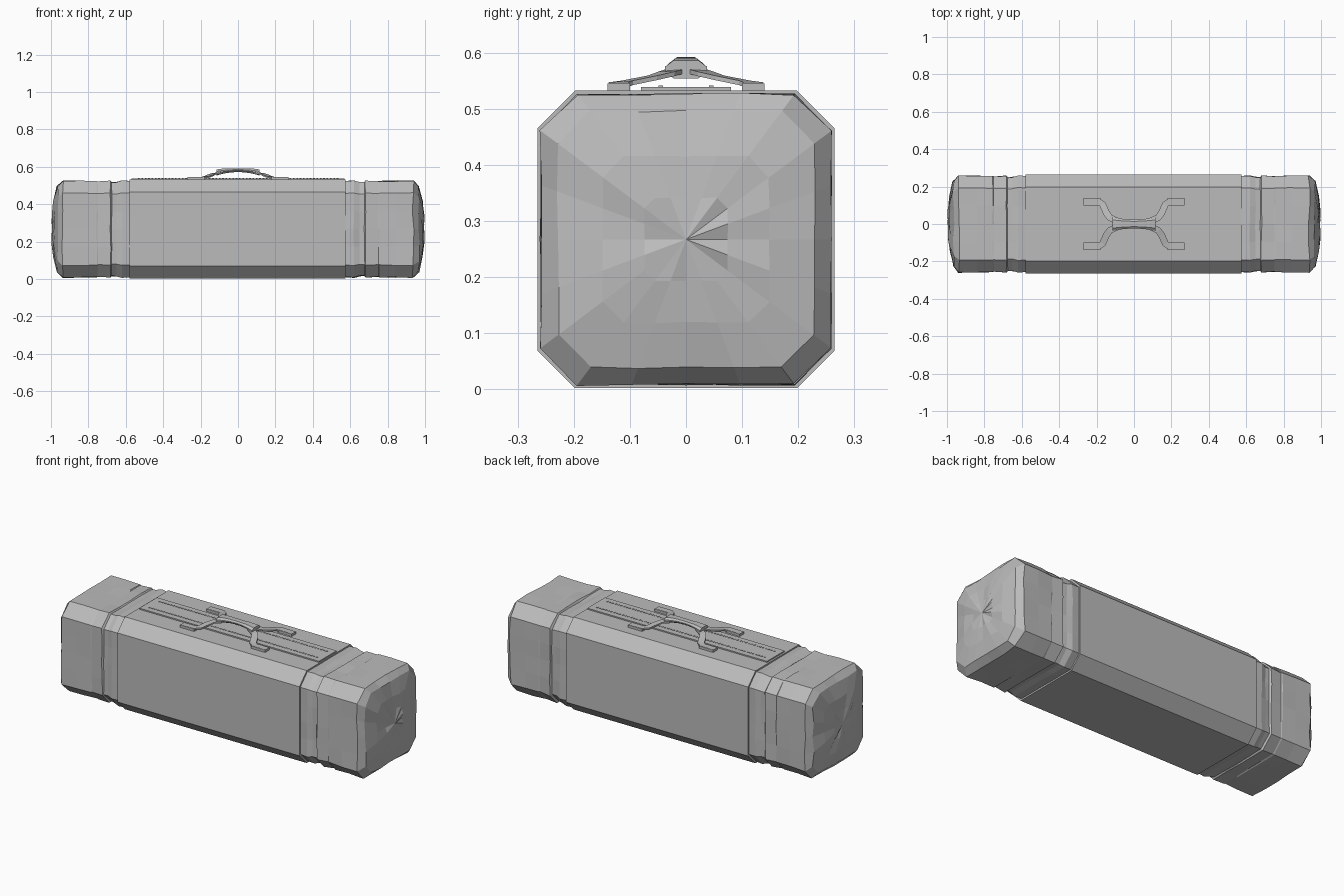
import bpy, bmesh, math, random
from mathutils import Vector

random.seed(4)
cube = bpy.data.objects.get("Cube")
if cube:
    bpy.data.objects.remove(cube, do_unlink=True)

grey = bpy.data.materials.new("canvas grey")
grey.use_nodes = True
GREY = (0.5, 0.5, 0.5, 1)
grey.diffuse_color = GREY
grey.node_tree.nodes["Principled BSDF"].inputs["Base Color"].default_value = GREY

HALF, CUT, MID = 0.265, 0.067, 0.267


def make(name, bm):
    bmesh.ops.recalc_face_normals(bm, faces=bm.faces)
    mesh = bpy.data.meshes.new(name)
    bm.to_mesh(mesh)
    bm.free()
    mesh.materials.append(grey)
    ob = bpy.data.objects.new(name, mesh)
    bpy.context.collection.objects.link(ob)
    return ob


def octagon(half, cut, per_side=1):
    """Chamfered square in y, z, with extra points along the long sides."""
    pts = []
    for k in range(4):
        c, s = round(math.cos(k * math.pi / 2)), round(math.sin(k * math.pi / 2))
        for i in range(per_side + 1):
            t = (half - cut) * (2 * i / per_side - 1)
            pts.append((half * c - t * s, half * s + t * c))
    return pts


def loft(name, rings, cap=True, closed_tip=None):
    """Skin a list of equally long point rings."""
    bm = bmesh.new()
    rows = [[bm.verts.new(p) for p in ring] for ring in rings]
    n = len(rows[0])
    for a, b in zip(rows, rows[1:]):
        for i in range(n):
            bm.faces.new((a[i], a[(i + 1) % n], b[(i + 1) % n], b[i]))
    bm.faces.new(rows[0])
    if closed_tip:
        tip = bm.verts.new(closed_tip)
        for i in range(n):
            bm.faces.new((rows[-1][i], rows[-1][(i + 1) % n], tip))
    elif cap:
        bm.faces.new(rows[-1])
    return make(name, bm)


def box(name, x0, x1, y0, y1, z0, z1):
    bm = bmesh.new()
    bmesh.ops.create_cube(bm, size=1)
    for v in bm.verts:
        v.co = ((x0 + x1) / 2 + v.co.x * (x1 - x0),
                (y0 + y1) / 2 + v.co.y * (y1 - y0),
                (z0 + z1) / 2 + v.co.z * (z1 - z0))
    return make(name, bm)


# Rigid middle of the case
loft("case_body", [[(x, y, z + MID) for y, z in octagon(HALF, CUT)]
                   for x in (-0.58, 0.575)])

# Soft ends: strap channel, step, crumpled bag and domed end face
PROFILE = ((0.56, 0.965), (0.62, 0.98), (0.65, 0.95), (0.676, 0.945),
           (0.682, 0.975), (0.75, 0.962), (0.756, 0.97), (0.84, 0.975),
           (0.935, 0.98), (0.966, 0.865), (0.984, 0.56), (0.992, 0.28))
for side, label in ((1, "left"), (-1, "right")):
    rings = []
    for x, scale in PROFILE:
        soft = 0.006 if x > 0.6 else 0.0
        ring = []
        for y, z in octagon(HALF * scale, CUT * scale, 4):
            wobble = 1 + random.uniform(-2, 1) * soft
            dx = random.uniform(-1, 1) * (0.006 if x > 0.9 else 0.002)
            ring.append((side * (x + dx), y * wobble, MID + z * wobble))
        rings.append(ring)
    loft(label + "_soft_end", rings, closed_tip=(side * 0.995, 0, MID))

# Top panel with two zips
box("top_panel", -0.57, 0.57, -0.08, 0.08, 0.53, 0.539)
for y, label in ((-0.045, "front"), (0.045, "back")):
    bm = bmesh.new()
    for i in range(60):
        made = bmesh.ops.create_cube(bm, size=1)["verts"]
        for v in made:
            v.co = (-0.53 + i * 0.018 + v.co.x * 0.009,
                    y + v.co.y * 0.008, 0.539 + v.co.z * 0.005)
    make(label + "_zip_teeth", bm)


def ribbon(name, path, width, thick):
    """Flat strap swept along a path, kept level."""
    rings = []
    for i, p in enumerate(path):
        p = Vector(p)
        along = Vector(path[min(i + 1, len(path) - 1)]) - Vector(path[max(i - 1, 0)])
        across = Vector((-along.y, along.x, 0)).normalized() * width / 2
        up = Vector((0, 0, thick / 2))
        rings.append([p - across - up, p + across - up, p + across + up, p - across + up])
    return loft(name, rings)


# Four handle straps with stitched feet
for sx, lx in ((1, "left"), (-1, "right")):
    for sy, ly in ((-1, "front"), (1, "back")):
        path = ((0.27, 0.12, 0.542), (0.19, 0.12, 0.543), (0.168, 0.105, 0.546),
                (0.148, 0.06, 0.555), (0.13, 0.035, 0.562), (0.09, 0.015, 0.568))
        ribbon(f"{ly}_{lx}_strap", [(x * sx, y * sy, z) for x, y, z in path], 0.036, 0.008)
        xs = sorted((sx * 0.18, sx * 0.27))
        ys = sorted((sy * 0.1, sy * 0.14))
        box(f"{ly}_{lx}_strap_foot", *xs, *ys, 0.532, 0.545)

# Padded grip: arched underside, waisted in the middle
SECTION = ((-0.6, 0), (0.6, 0), (1, 0.4), (1, 0.65), (0.6, 1), (-0.6, 1), (-1, 0.65), (-1, 0.4))
rings = []
for i in range(9):
    t = i / 4 - 1
    half = 0.024 + 0.013 * t * t
    low, high = 0.572 - 0.018 * t * t, 0.592 - 0.006 * t ** 4
    rings.append([(0.115 * t, half * y, low + (high - low) * z) for y, z in SECTION])
loft("handle_grip", rings)
